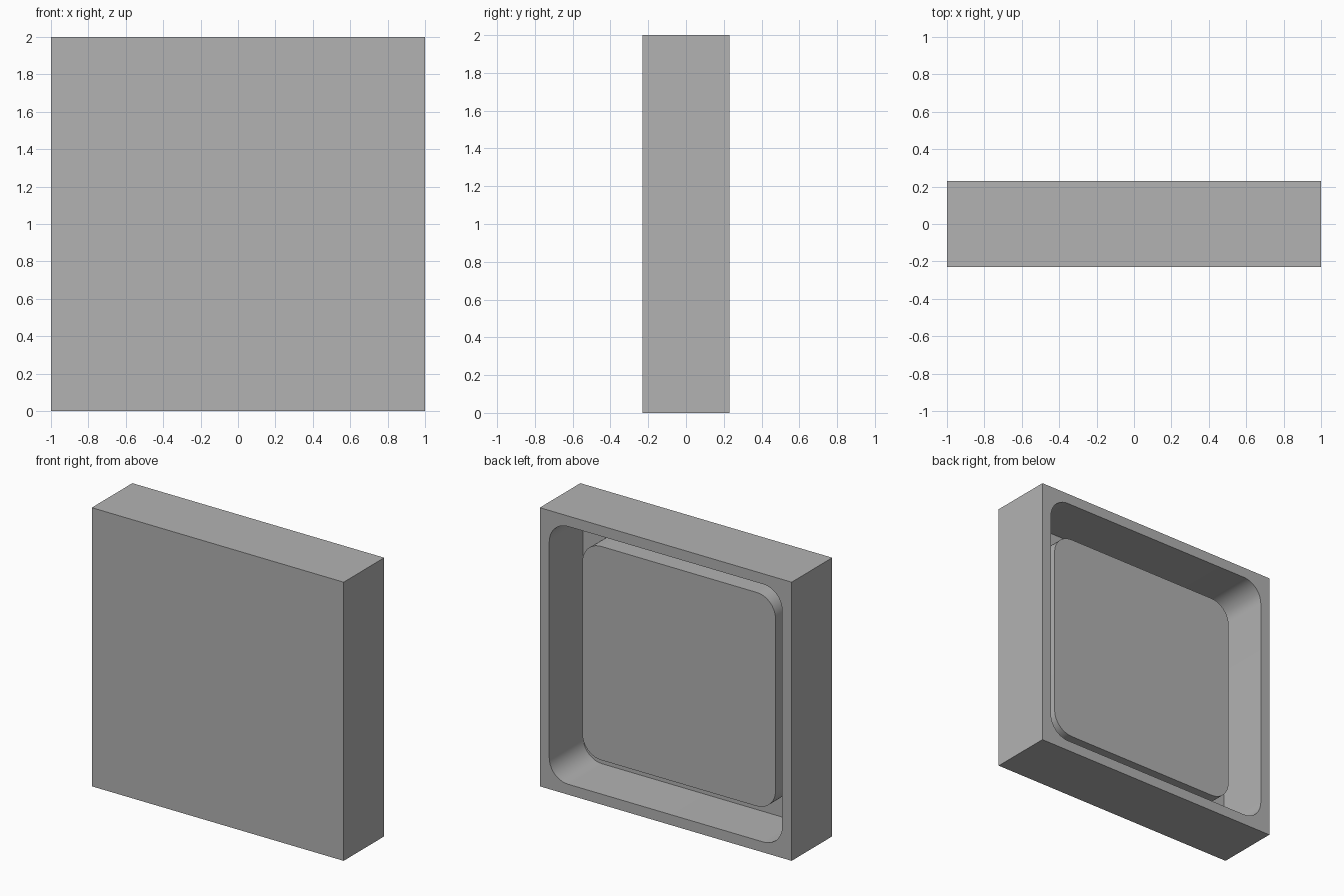
import bpy
import bmesh
from math import sin, cos, pi, radians

cube = bpy.data.objects.get("Cube")
if cube:
    bpy.data.objects.remove(cube, do_unlink=True)

FRONT, FLOOR, PANEL, BACK = -0.23, -0.155, 0.08, 0.23   # depths along y
CAVITY, RAISED = 0.925, 0.767                           # half widths
RADIUS, STEPS = 0.15, 10
SIGNS = [(1, 1), (-1, 1), (-1, -1), (1, -1)]

grey = bpy.data.materials.new("plain grey")
grey.use_nodes = True
colour = (0.448, 0.448, 0.448, 1)
grey.diffuse_color = colour
grey.node_tree.nodes["Principled BSDF"].inputs["Base Color"].default_value = colour

bm = bmesh.new()


def square(y):
    return [bm.verts.new((sx, y, 1 + sz)) for sx, sz in SIGNS]


def rounded_loop(half, y):
    """Rounded square; the corners follow the order of SIGNS."""
    c = half - RADIUS
    loop = []
    for k, (sx, sz) in enumerate(SIGNS):
        for i in range(STEPS + 1):
            a = (k + i / STEPS) * pi / 2
            loop.append(bm.verts.new((sx * c + RADIUS * cos(a), y,
                                      1 + sz * c + RADIUS * sin(a))))
    return loop


def bridge(a, b):
    for i in range(len(a)):
        j = (i + 1) % len(a)
        bm.faces.new((a[i], a[j], b[j], b[i]))


# Outer box
front, back = square(FRONT), square(BACK)
bm.faces.new(front)
bridge(front, back)

# Cavity wall, floor and raised panel
loops = [rounded_loop(CAVITY, BACK), rounded_loop(CAVITY, FLOOR),
         rounded_loop(RAISED, FLOOR), rounded_loop(RAISED, PANEL)]
for a, b in zip(loops, loops[1:]):
    bridge(a, b)
bm.faces.new(loops[-1])

# Rim between the box and the cavity
rim, n = loops[0], STEPS + 1
for k in range(4):
    for i in range(STEPS):
        bm.faces.new((back[k], rim[k * n + i], rim[k * n + i + 1]))
    nxt = (k + 1) % 4
    bm.faces.new((back[k], rim[k * n + STEPS], rim[nxt * n], back[nxt]))

bmesh.ops.recalc_face_normals(bm, faces=bm.faces[:])
mesh = bpy.data.meshes.new("recessed_tile")
bm.to_mesh(mesh)
bm.free()
mesh.materials.append(grey)
tile = bpy.data.objects.new("recessed_tile", mesh)
bpy.context.collection.objects.link(tile)

# Smooth rounded corners, sharp edges
bpy.ops.object.select_all(action='DESELECT')
tile.select_set(True)
bpy.context.view_layer.objects.active = tile
bpy.ops.object.shade_smooth_by_angle(angle=radians(30))
